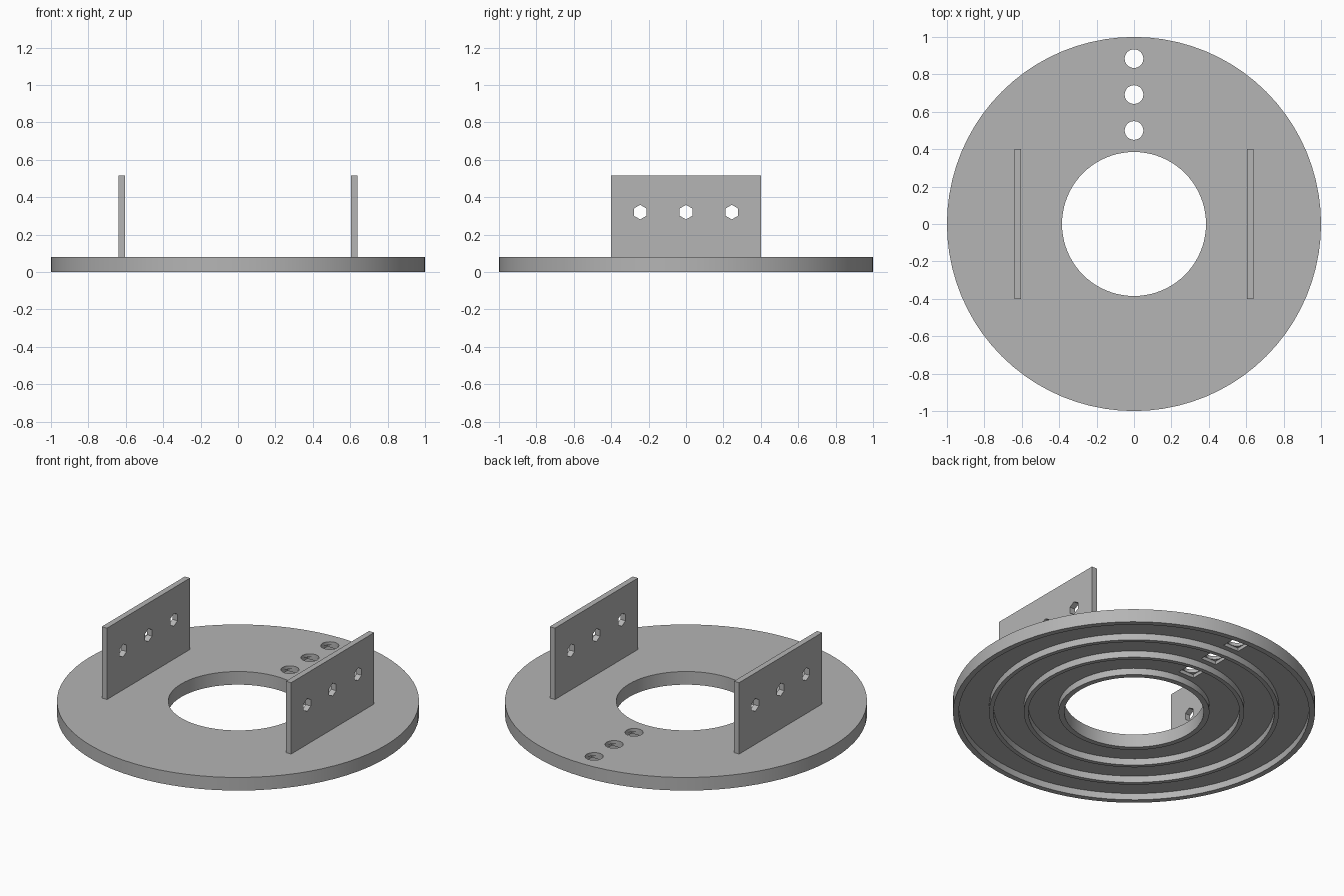
import bpy, bmesh, math
from mathutils import Matrix

cube = bpy.data.objects.get("Cube")
if cube:
    bpy.data.objects.remove(cube, do_unlink=True)

grey = bpy.data.materials.new("plain grey")
grey.use_nodes = True
colour = (0.46, 0.46, 0.46, 1)
grey.diffuse_color = colour
grey.node_tree.nodes["Principled BSDF"].inputs["Base Color"].default_value = colour

THICK, FLOOR = 0.08, 0.04
SLOTS = (0.50, 0.692, 0.884)      # groove centre radii, also the bolt positions
HALF = 0.0835                     # half width of a groove


def make(name, bm):
    bmesh.ops.recalc_face_normals(bm, faces=bm.faces)
    mesh = bpy.data.meshes.new(name)
    bm.to_mesh(mesh)
    bm.free()
    obj = bpy.data.objects.new(name, mesh)
    bpy.context.collection.objects.link(obj)
    mesh.materials.append(grey)
    return obj


def add_box(bm, centre, size):
    mat = Matrix.Translation(centre) @ Matrix.Diagonal((*size, 1))
    bmesh.ops.create_cube(bm, size=1, matrix=mat)


def add_prism(bm, centre, radius, depth, sides, turn=None):
    mat = Matrix.Translation(centre) @ (turn or Matrix.Identity(4))
    bmesh.ops.create_cone(bm, cap_ends=True, segments=sides, radius1=radius,
                          radius2=radius, depth=depth, matrix=mat)


def cut(obj, bm):
    cutter = make("cutter", bm)
    cutter.hide_render = True
    mod = obj.modifiers.new("holes", 'BOOLEAN')
    mod.operation, mod.solver, mod.object = 'DIFFERENCE', 'EXACT', cutter
    bpy.ops.object.select_all(action='DESELECT')
    obj.select_set(True)
    bpy.context.view_layer.objects.active = obj
    bpy.ops.object.modifier_apply(modifier=mod.name)
    bpy.data.objects.remove(cutter, do_unlink=True)


# Ring plate: revolved cross-section with three grooves underneath
profile = [(1, 0), (1, THICK), (0.385, THICK), (0.385, 0)]
for r in SLOTS:
    profile += [(r - HALF, 0), (r - HALF, FLOOR), (r + HALF, FLOOR), (r + HALF, 0)]
bm = bmesh.new()
verts = [bm.verts.new((r, 0, z)) for r, z in profile]
edges = [bm.edges.new((v, verts[i - 1])) for i, v in enumerate(verts)]
bmesh.ops.spin(bm, geom=verts + edges, cent=(0, 0, 0), axis=(0, 0, 1),
               angle=math.tau, steps=80)
bmesh.ops.remove_doubles(bm, verts=bm.verts, dist=0.0001)
plate = make("ring_plate", bm)

# Round bolt holes, then square seats below them
bm = bmesh.new()
for y in SLOTS:
    add_prism(bm, (0, y, 0.06), 0.05, 0.1, 32)
cut(plate, bm)
bm = bmesh.new()
for y in SLOTS:
    add_box(bm, (0, y, 0.04), (0.104, 0.104, 0.04))
cut(plate, bm)
bpy.ops.object.shade_smooth_by_angle(angle=math.radians(30))

# Upright side brackets, each with three hexagonal holes
for side, sign in (("left", 1), ("right", -1)):
    x = sign * 0.621
    bm = bmesh.new()
    add_box(bm, (x, 0, 0.2965), (0.035, 0.8, 0.437))
    bracket = make(side + "_bracket", bm)
    bm = bmesh.new()
    # the first prism corner ends up pointing along y
    turn = Matrix.Rotation(math.pi / 2, 4, 'Y') @ Matrix.Rotation(math.pi / 2, 4, 'Z')
    bm_sides = 6
    for y in (-0.245, 0, 0.245):
        add_prism(bm, (x, y, 0.32), 0.039, 0.1, bm_sides, turn)
    cut(bracket, bm)
